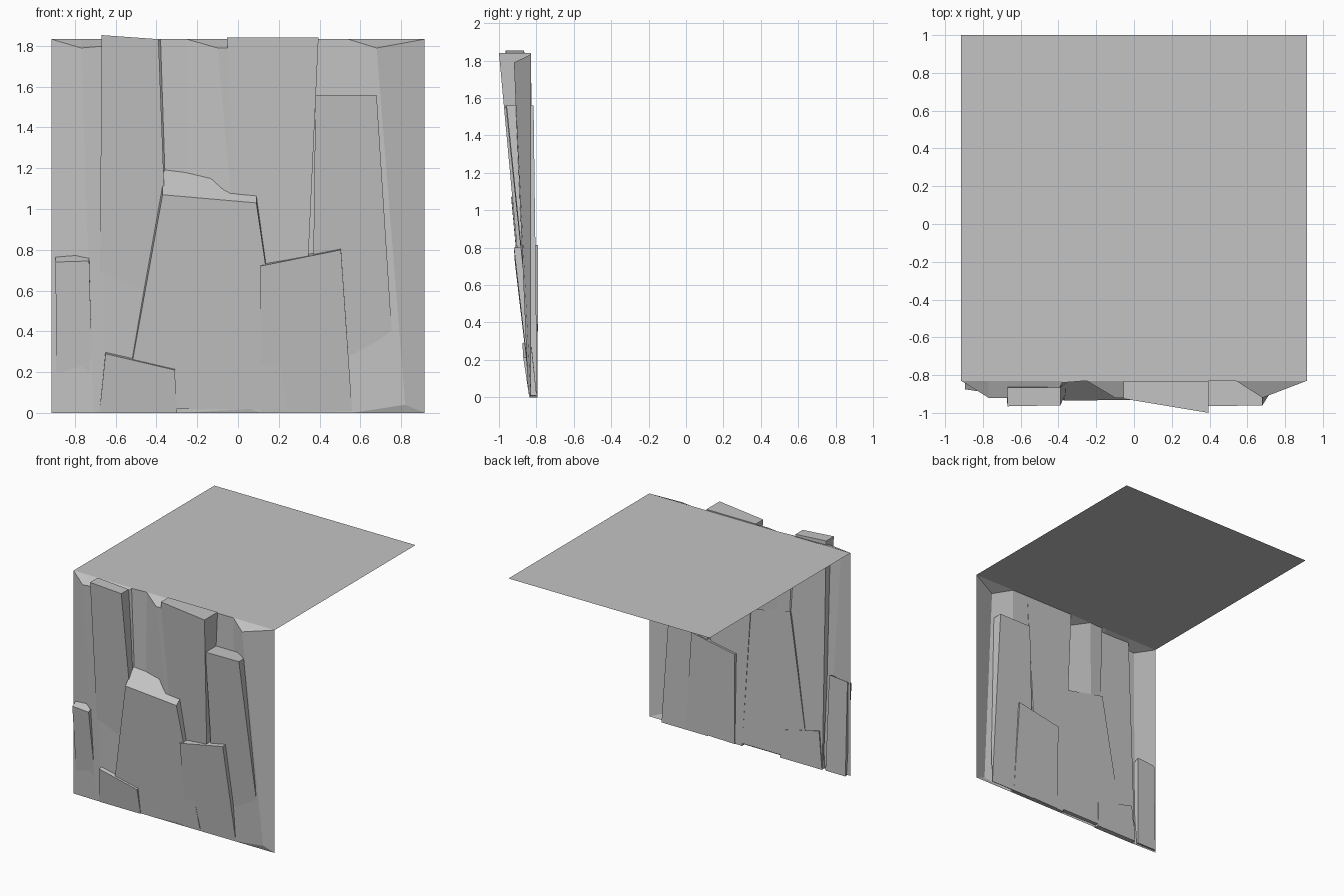
import bpy
import bmesh

cube = bpy.data.objects.get("Cube")
if cube:
    bpy.data.objects.remove(cube, do_unlink=True)

stone = bpy.data.materials.new("grey_stone")
stone.use_nodes = True
GREY = (0.55, 0.55, 0.55, 1)
stone.diffuse_color = GREY
stone.node_tree.nodes["Principled BSDF"].inputs["Base Color"].default_value = GREY

HALF, EDGE, TOP = 0.915, -0.83, 1.833


def finish(name, bm, closed=False):
    """Turn a bmesh into a flat-shaded stone object."""
    if closed:
        bmesh.ops.recalc_face_normals(bm, faces=bm.faces)
    mesh = bpy.data.meshes.new(name)
    bm.to_mesh(mesh)
    bm.free()
    mesh.materials.append(stone)
    obj = bpy.data.objects.new(name, mesh)
    bpy.context.collection.objects.link(obj)
    return obj


def slab(name, corners, front_top, front_foot, back_top, back_foot, rise=(0, 0)):
    """Leaning rock slab. corners: x,z of top left, top right, foot right, foot left."""
    bm = bmesh.new()
    depths = (*front_top, front_foot, front_foot)
    front = [bm.verts.new((x, y, z)) for (x, z), y in zip(corners, depths)]
    depths = (back_top, back_top, back_foot, back_foot)
    lifts = (*rise, 0, 0)
    back = [bm.verts.new((x, y, z + up))
            for (x, z), y, up in zip(corners, depths, lifts)]
    bm.faces.new(front)
    bm.faces.new(back[::-1])
    for i in range(4):
        j = (i + 1) % 4
        bm.faces.new((front[i], back[i], back[j], front[j]))
    return finish(name, bm, closed=True)


# Flat ground on top of the cliff
bm = bmesh.new()
bm.faces.new([bm.verts.new((x, y, TOP)) for x, y in
              ((-HALF, EDGE), (HALF, EDGE), (HALF, 1), (-HALF, 1))])
finish("cliff_top", bm)

# Creased rock face: brow x, y, z then foot x, y, z for each crease
creases = [
    (-HALF, EDGE, TOP, -HALF, EDGE, 0),
    (-0.77, -0.92, 1.79, -0.71, -0.835, 0),
    (-0.65, -0.92, 1.80, -0.66, -0.835, 0),
    (-0.41, -0.90, 1.80, -0.35, EDGE, 0),
    (-0.38, -0.84, TOP, -0.32, EDGE, 0),
    (-0.25, EDGE, TOP, -0.27, EDGE, 0),
    (-0.10, -0.92, 1.79, 0.06, -0.835, 0.02),
    (-0.04, -0.92, 1.79, 0.11, EDGE, 0),
    (0.30, EDGE, TOP, 0.30, EDGE, 0),
    (0.54, EDGE, TOP, 0.56, EDGE, 0),
    (0.68, -0.92, 1.79, 0.82, -0.845, 0.04),
    (HALF, EDGE, TOP, HALF, EDGE, 0),
]
bm = bmesh.new()
columns = []
for c in creases:
    points = ((c[0], EDGE, TOP), c[:3], c[3:], (c[3], EDGE, 0))
    columns.append([bm.verts.new(p) for p in points])
for a, b in zip(columns, columns[1:]):
    for r in range(3):
        bm.faces.new((a[r], a[r + 1], b[r + 1], b[r]))
bmesh.ops.remove_doubles(bm, verts=bm.verts, dist=0.001)
bmesh.ops.dissolve_degenerate(bm, edges=bm.edges, dist=0.001)
finish("rock_face", bm)

# Tall slabs reaching the top
slab("tall_right_slab", ((-0.67, 1.853), (-0.39, 1.833), (-0.32, 0), (-0.68, 0)),
     (-0.965, -0.96), -0.81, -0.865, -0.80)
slab("tall_middle_slab", ((-0.055, 1.842), (0.395, 1.842), (0.31, 0), (0.05, 0)),
     (-0.925, -1.0), -0.83, -0.83, -0.80)
slab("tall_left_slab", ((0.38, 1.56), (0.68, 1.56), (0.78, 0), (0.36, 0)),
     (-0.965, -0.96), -0.80, -0.815, -0.795)

# Mid-height slabs
slab("middle_slab", ((-0.37, 1.07), (0.09, 1.03), (0.24, 0.02), (-0.56, 0.02)),
     (-0.935, -0.93), -0.838, -0.825, -0.80, (0.14, 0.08))
slab("low_left_slab", ((0.11, 0.72), (0.505, 0.80), (0.56, 0.01), (0.115, 0)),
     (-0.915, -0.92), -0.83, -0.79, -0.795, (0.02, 0.015))
slab("low_right_slab", ((-0.895, 0.74), (-0.73, 0.745), (-0.71, 0), (-0.89, 0)),
     (-0.875, -0.90), -0.815, -0.82, -0.80, (0.03, 0.04))

# Small slab at the foot
slab("foot_slab", ((-0.65, 0.29), (-0.31, 0.21), (-0.30, 0), (-0.68, 0)),
     (-0.875, -0.87), -0.838, -0.80, -0.795, (0.02, 0.02))
